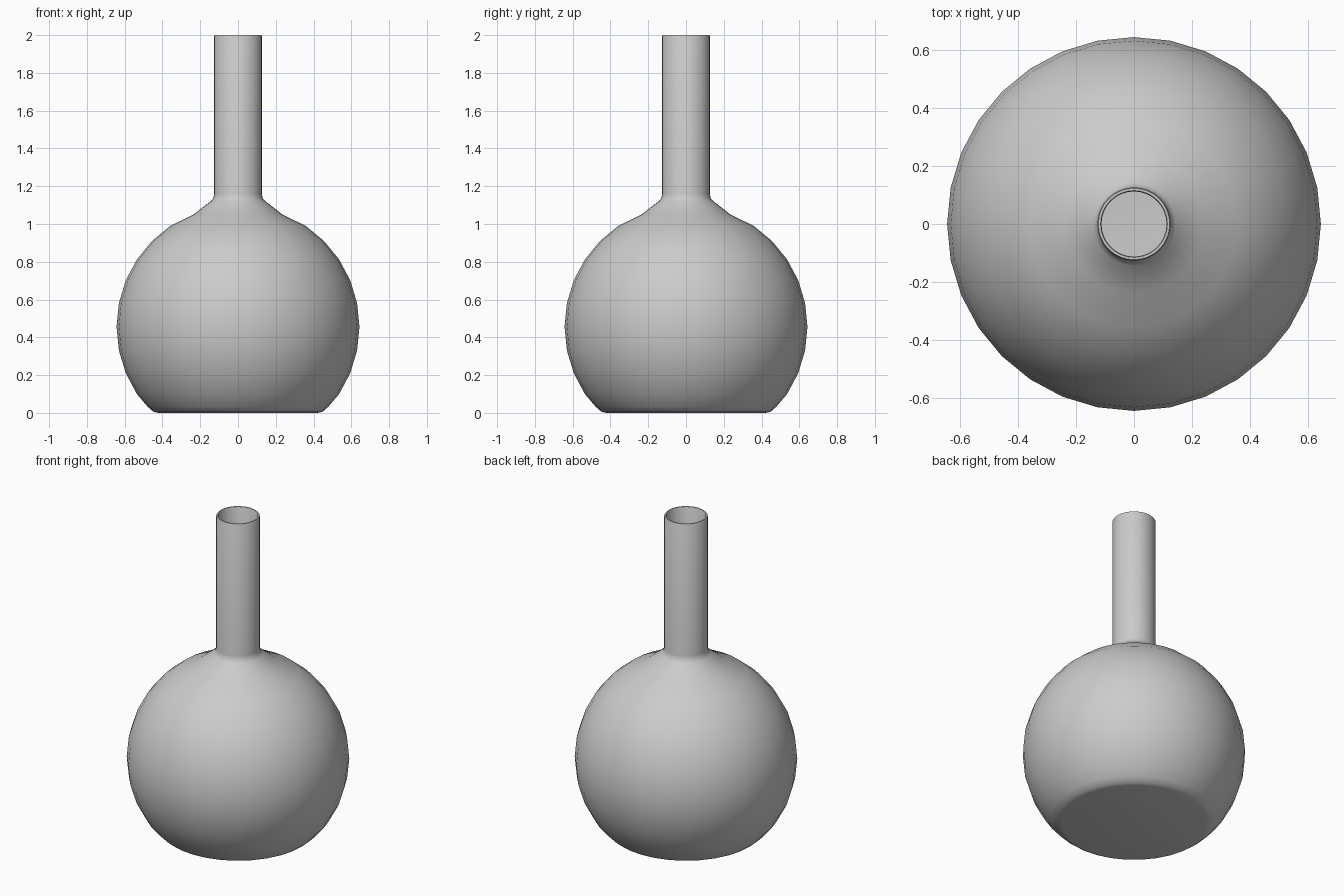
import bpy, bmesh, math

cube = bpy.data.objects.get("Cube")
if cube:
    bpy.data.objects.remove(cube, do_unlink=True)

SEGMENTS = 32
RADIUS, CENTRE, WALL = 0.643, 0.456, 0.014
STEP = 2 * math.pi / SEGMENTS

grey = bpy.data.materials.new("light grey")
grey.use_nodes = True
colour = (0.6, 0.6, 0.6, 1)
grey.diffuse_color = colour
grey.node_tree.nodes["Principled BSDF"].inputs["Base Color"].default_value = colour


def flask_profile(inset):
    """Wall outline from the base centre up to the neck, moved inward by inset."""
    r = RADIUS - inset
    base = [(0, inset), (0.42 - inset, inset), (0.448 - inset, 0.006 + inset),
            (0.478 - inset, 0.032 + inset)]
    bulb = [(r * math.cos(i * STEP), CENTRE + r * math.sin(i * STEP))
            for i in range(-3, 6)]
    shoulder = [(0.236 - inset, 1.05 - inset), (0.143 - inset, 1.122),
                (0.131 - inset, 1.137), (0.126 - inset, 1.16)]
    return base + bulb + shoulder


# Outer wall, rounded rim, then the inner wall back down to the floor
rim = [(0.126, 1.994), (0.123, 2.0), (0.115, 2.0), (0.112, 1.994)]
profile = flask_profile(0) + rim + flask_profile(WALL)[::-1]

bm = bmesh.new()
verts = [bm.verts.new((0, -r, z)) for r, z in profile]
edges = [bm.edges.new(pair) for pair in zip(verts, verts[1:])]
bmesh.ops.spin(bm, geom=verts + edges, cent=(0, 0, 0), axis=(0, 0, 1),
               angle=2 * math.pi, steps=SEGMENTS)
bmesh.ops.remove_doubles(bm, verts=bm.verts, dist=0.0005)
bmesh.ops.recalc_face_normals(bm, faces=bm.faces)

mesh = bpy.data.meshes.new("flask")
bm.to_mesh(mesh)
bm.free()
mesh.materials.append(grey)
flask = bpy.data.objects.new("flask", mesh)
bpy.context.collection.objects.link(flask)

# Smooth shading, keeping sharp creases
bpy.context.view_layer.objects.active = flask
flask.select_set(True)
bpy.ops.object.shade_smooth_by_angle(angle=math.radians(50))
